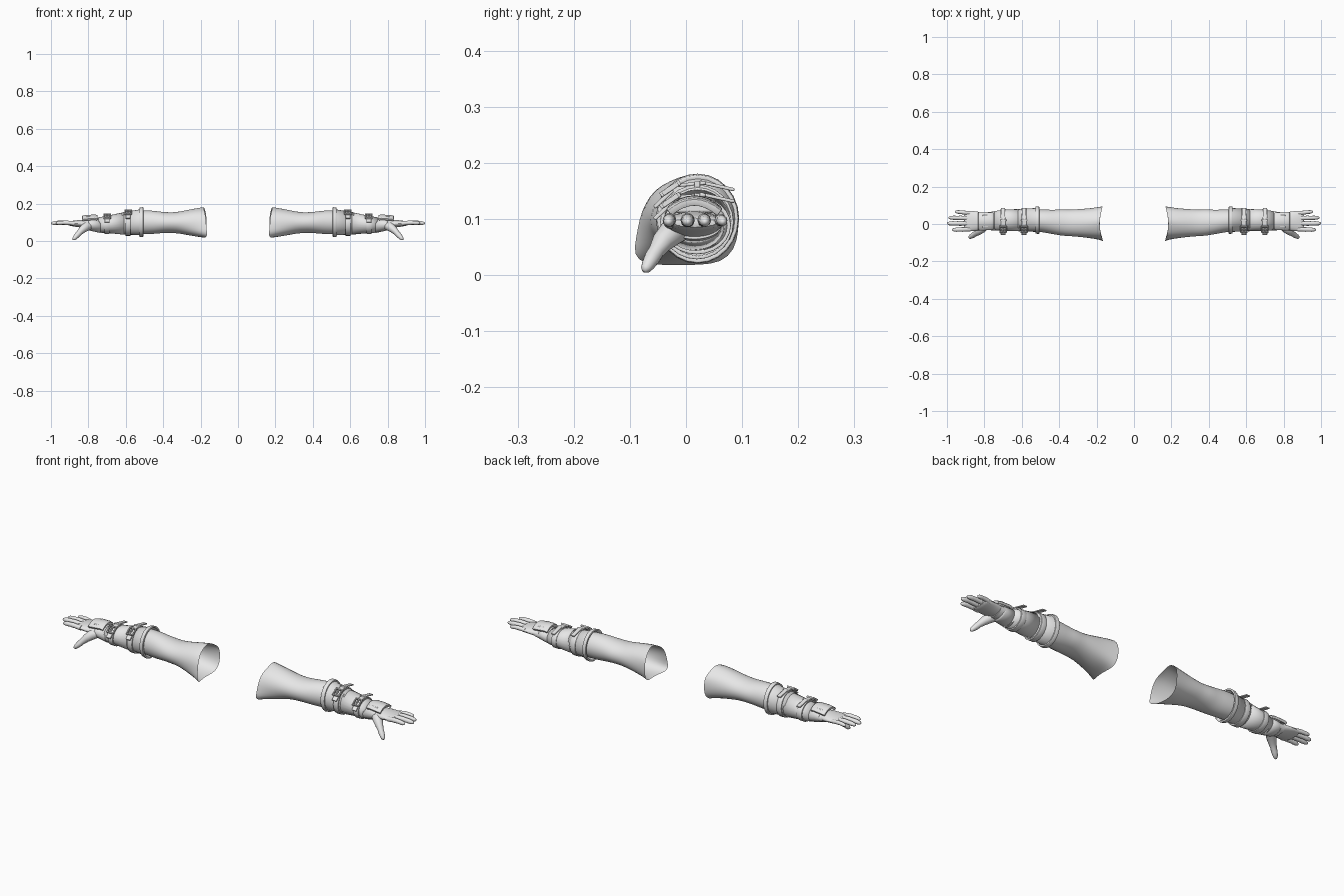
import bpy, bmesh, math
from mathutils import Vector

if "Cube" in bpy.data.objects:
    bpy.data.objects.remove(bpy.data.objects["Cube"])

grey = bpy.data.materials.new("plain_grey")
grey.diffuse_color = (0.8, 0.8, 0.8, 1)
grey.use_nodes = True
grey.node_tree.nodes["Principled BSDF"].inputs["Base Color"].default_value = grey.diffuse_color


def finish(name, bm, thick=0, bevel=0, angle=40, subsurf=0):
    """Turn a bmesh into a mirrored pair (left and right arm)."""
    bmesh.ops.recalc_face_normals(bm, faces=bm.faces)
    me = bpy.data.meshes.new(name)
    bm.to_mesh(me)
    bm.free()
    ob = bpy.data.objects.new(name, me)
    bpy.context.collection.objects.link(ob)
    me.materials.append(grey)
    bpy.context.view_layer.objects.active = ob
    bpy.ops.object.select_all(action='DESELECT')
    ob.select_set(True)
    bpy.ops.object.shade_smooth_by_angle(angle=math.radians(angle))
    if thick:
        m = ob.modifiers.new("thickness", 'SOLIDIFY')
        m.thickness, m.offset = thick, -1
    if bevel:
        m = ob.modifiers.new("bevel", 'BEVEL')
        m.width, m.segments = bevel, 2
    if subsurf:
        m = ob.modifiers.new("smooth", 'SUBSURF')
        m.levels = m.render_levels = subsurf
    m = ob.modifiers.new("mirror", 'MIRROR')
    m.use_mirror_merge = False
    return ob


def skin(bm, rings, caps=True):
    """Bridge lists of points that all have the same length."""
    loops = [[bm.verts.new(p) for p in r] for r in rings]
    n = len(loops[0])
    for a, b in zip(loops, loops[1:]):
        for i in range(n):
            j = (i + 1) % n
            bm.faces.new((a[i], a[j], b[j], b[i]))
    if caps:
        bm.faces.new(loops[0])
        bm.faces.new(loops[-1])


def oval(x, y0, y1, z0, z1, n=24):
    cy, cz, ry, rz = (y0 + y1) / 2, (z0 + z1) / 2, (y1 - y0) / 2, (z1 - z0) / 2
    return [(x, cy + ry * math.cos(2 * math.pi * i / n),
             cz + rz * math.sin(2 * math.pi * i / n)) for i in range(n)]


def tube(name, stations, n=24, caps=True, **kw):
    bm = bmesh.new()
    skin(bm, [oval(*s, n=n) for s in stations], caps)
    return finish(name, bm, **kw)


def limb(bm, pts, n=10):
    """Round digit through (point, radius) stations."""
    ps = [Vector(p) for p, r in pts]
    side = Vector((0, 1, 0))
    rings = []
    for i, (p, r) in enumerate(pts):
        d = (ps[min(i + 1, len(ps) - 1)] - ps[max(i - 1, 0)]).normalized()
        s = (side - d * side.dot(d)).normalized()
        u = d.cross(s)
        rings.append([ps[i] + r * (s * math.cos(2 * math.pi * k / n)
                                   + u * math.sin(2 * math.pi * k / n)) for k in range(n)])
    skin(bm, rings)


def box(bm, center, size, tilt=0):
    """Box tilted around the arm axis."""
    c, s = math.cos(tilt), math.sin(tilt)
    for v in bmesh.ops.create_cube(bm, size=1)['verts']:
        x, y, z = (v.co[i] * size[i] for i in range(3))
        v.co = (center[0] + x, center[1] + c * y - s * z, center[2] + s * y + c * z)


# Sleeve: irregular flared mouth blending into ovals
mouth = [(.094, .08), (.094, .11), (.087, .144), (.06, .163), (.033, .181), (.006, .181),
         (-.027, .168), (-.056, .153), (-.074, .125), (-.083, .10), (-.089, .065), (-.094, .035),
         (-.074, .02), (-.042, .018), (-.01, .018), (.024, .018), (.063, .022), (.087, .045)]
rings = [[(.172 + .012 * math.cos(y * 20) - .05 * max(0, .1 - z) * (y < -.05), y, z)
          for y, z in mouth]]
for x, y0, y1, z0, z1, mix in ((.20, -.076, .084, .024, .178, .6), (.25, -.072, .08, .03, .168, .25),
                               (.31, -.068, .08, .039, .158, 0), (.35, -.066, .077, .042, .154, 0),
                               (.39, -.063, .08, .043, .155, 0), (.43, -.056, .076, .039, .16, 0),
                               (.48, -.046, .079, .035, .166, 0), (.54, -.038, .078, .038, .162, 0)):
    o = oval(x, y0, y1, z0, z1, 18)
    rings.append([(x, m[0] * mix + p[1] * (1 - mix), m[1] * mix + p[2] * (1 - mix))
                  for m, p in zip(mouth, o)])
bm = bmesh.new()
skin(bm, rings, False)
finish("sleeve", bm, angle=60, subsurf=1)

# Forearm wrap under the bracer
tube("forearm", [(.50, -.034, .074, .042, .158), (.60, -.03, .074, .045, .145),
                 (.68, -.03, .07, .047, .132), (.75, -.03, .063, .052, .12),
                 (.82, -.033, .063, .064, .113)])

# Bracer shells with rolled rims
tube("bracer_cuff", [(.508, -.05, .093, .022, .178), (.522, -.047, .09, .026, .175),
                     (.53, -.042, .085, .031, .168), (.62, -.037, .079, .036, .153)],
     caps=False, thick=.006)
tube("bracer_cuff_rim", [(.507, -.054, .095, .02, .181), (.527, -.051, .093, .022, .178)],
     caps=False, thick=.009, bevel=.002)
tube("bracer_middle", [(.61, -.039, .08, .034, .154), (.69, -.036, .077, .042, .137),
                       (.745, -.034, .069, .045, .126)], caps=False, thick=.005)
tube("glove_cuff", [(.735, -.035, .068, .043, .126), (.79, -.032, .063, .055, .12),
                    (.80, -.032, .062, .058, .118)], caps=False, thick=.004)

# Straps: band around the arm, buckle at the front top, loose tail toward the back
for name, x, y0, y1, z0, z1 in (("upper", .588, -.046, .085, .028, .161),
                                ("lower", .70, -.042, .08, .037, .14)):
    tube(name + "_strap", [(x - .014, y0, y1, z0, z1), (x + .014, y0, y1, z0, z1)],
         caps=False, thick=.007, bevel=.0015)
    bm = bmesh.new()
    top = z1 + .001
    box(bm, (x, .055, top - .003), (.022, .064, .006), -.22)
    box(bm, (x, .01, top), (.026, .05, .006), .08)
    box(bm, (x, -.04, top - .026), (.026, .045, .007), .75)
    finish(name + "_strap_tail", bm, bevel=.002)
    # Buckle frame and prong
    bm = bmesh.new()
    for s in (-1, 1):
        box(bm, (x + s * .017, -.028, top - .008), (.006, .034, .009), .6)
        box(bm, (x, -.028 + s * .015, top - .008 + s * .010), (.04, .006, .009), .6)
    box(bm, (x, -.028, top - .006), (.006, .034, .006), .6)
    box(bm, (x, .02, top), (.034, .01, .011))
    finish(name + "_buckle", bm, bevel=.0015)

# Plate over the back of the hand, curved across its width
bm = bmesh.new()
cols = []
for i in range(9):
    t = i / 8 * 2 - 1
    y, z = .015 + .05 * t, .142 - .02 * t * t
    cols.append([bm.verts.new((x, y * k + .015 * (1 - k), z + dz))
                 for x, k, dz in ((.75, .9, -.004), (.765, .95, 0), (.82, 1, -.004), (.833, .95, -.007))])
for a, b in zip(cols, cols[1:]):
    for k in range(3):
        bm.faces.new((a[k], a[k + 1], b[k + 1], b[k]))
finish("hand_plate", bm, thick=.012, bevel=.001)
bm = bmesh.new()
box(bm, (.785, .015, .122), (.05, .07, .022))
finish("hand_plate_pad", bm, bevel=.004)

# Palm
tube("palm", [(.78, -.028, .058, .062, .115), (.82, -.034, .064, .068, .115),
              (.86, -.039, .071, .075, .112), (.895, -.04, .071, .08, .107),
              (.91, -.034, .066, .084, .102)], n=20, subsurf=1)

# Fingers
bm = bmesh.new()
for y, spread, tip, r in ((-.028, -.003, .973, .0115), (.003, 0, 1.0, .012),
                          (.031, .003, .992, .0115), (.058, .008, .957, .010)):
    base, L = .875, tip - .875
    limb(bm, [((base + L * t, y + spread * t, .094 + .004 * math.sin(t * 3)), r * k)
              for t, k in ((0, 1.05), (.3, 1), (.45, 1.06), (.6, .95), (.75, .98),
                           (.9, .82), (.97, .55), (1, .2))])
finish("fingers", bm, angle=70)

# Thumb
bm = bmesh.new()
limb(bm, [((.79, -.005, .085), .022), ((.815, -.026, .075), .024), ((.835, -.043, .058), .019),
          ((.85, -.053, .042), .0145), ((.86, -.06, .031), .0145), ((.871, -.067, .019), .012),
          ((.878, -.072, .011), .009), ((.881, -.075, .007), .004)], n=12)
finish("thumb", bm, angle=70)
